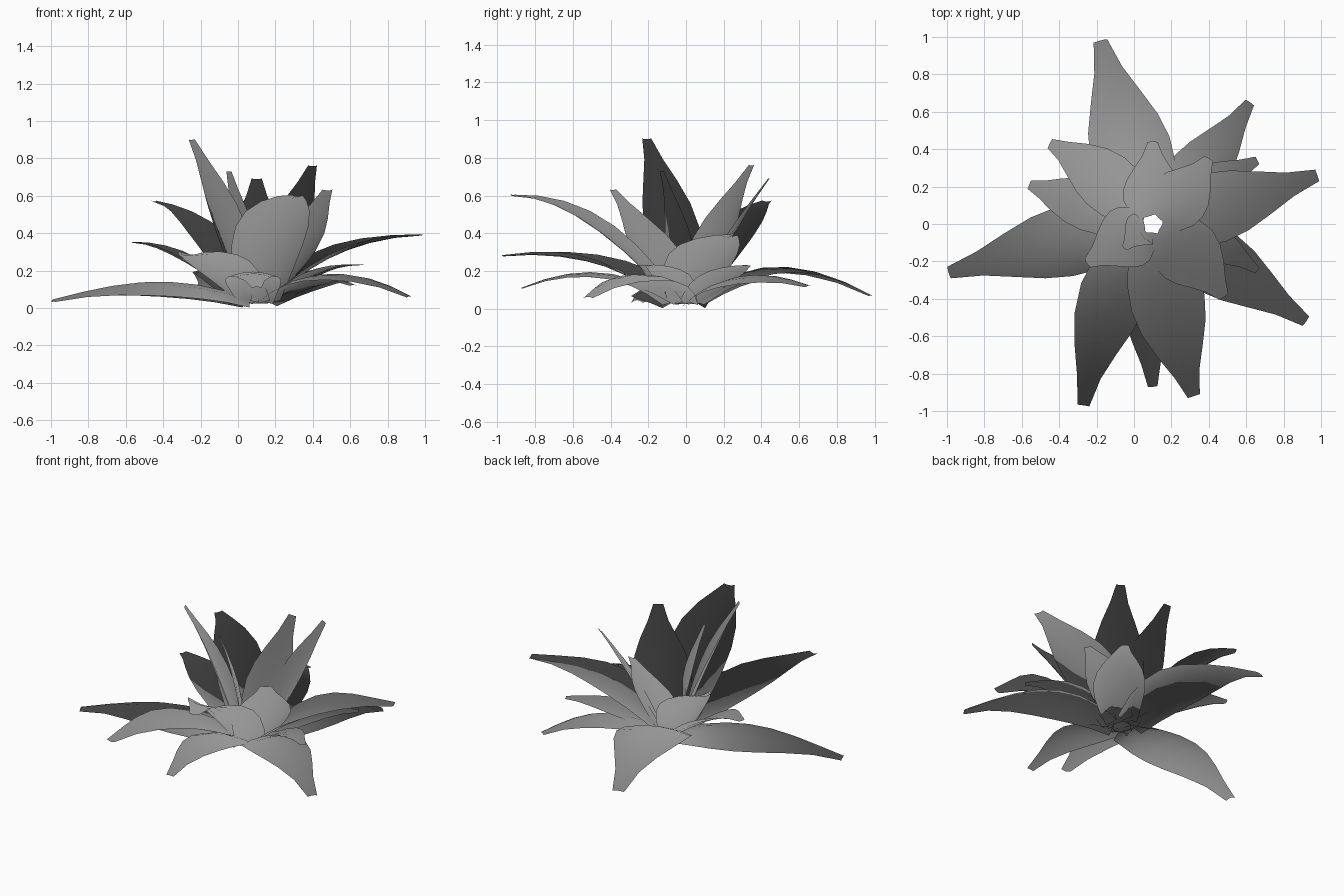
import bpy, bmesh
from math import sin, cos
from mathutils import Vector

if "Cube" in bpy.data.objects:
    bpy.data.objects.remove(bpy.data.objects["Cube"])

mat = bpy.data.materials.new("leaf grey")
mat.use_nodes = True
GREY = (0.3, 0.3, 0.3, 1)
mat.diffuse_color = GREY
mat.node_tree.nodes["Principled BSDF"].inputs["Base Color"].default_value = GREY

CENTRE = Vector((0.1, 0, 0.03))
# Foliage normals fan out from this point, as on a round bush
NORMAL_ORIGIN = Vector((0.05, 0, -0.22))
# Half width along the leaf: broad root and middle, blunt tip
OUTLINE = (0.6, 0.82, 0.97, 1.0, 0.88, 0.63, 0.35, 0.17)
ACROSS = (-1, -0.5, 0, 0.5, 1)


def leaf(name, mid, tip, width, cup=0.22, roll=0.0):
    """Sheet swept along a curve; positive cup lifts the edges, negative drops them."""
    mid, tip = Vector(mid), Vector(tip)
    out = Vector((mid.x - CENTRE.x, mid.y - CENTRE.y, 0)).normalized()
    root = CENTRE + out * 0.05
    ctrl = 2 * mid - (root + tip) / 2
    bm = bmesh.new()
    rows = []
    for i, w in enumerate(OUTLINE):
        t = i / (len(OUTLINE) - 1)
        p = root * (1 - t) ** 2 + ctrl * 2 * t * (1 - t) + tip * t * t
        tangent = ((ctrl - root) * (1 - t) + (tip - ctrl) * t).normalized()
        flat = Vector((tangent.x, tangent.y, 0))
        flat = flat.normalized() if flat.length > 0.15 else out
        level = Vector((-flat.y, flat.x, 0))
        side = level * cos(roll) - tangent.cross(level) * sin(roll)
        normal = tangent.cross(side).normalized()
        half = w * width / 2
        rows.append([bm.verts.new(p + side * half * a + normal * cup * half * (a * a - 0.4))
                     for a in ACROSS])
    for r, s in zip(rows, rows[1:]):
        for j in range(len(ACROSS) - 1):
            bm.faces.new((r[j], s[j], s[j + 1], r[j + 1])).smooth = True
    mesh = bpy.data.meshes.new(name)
    bm.to_mesh(mesh)
    bm.free()
    mesh.normals_split_custom_set_from_vertices(
        [(v.co - NORMAL_ORIGIN).normalized() for v in mesh.vertices])
    mesh.materials.append(mat)
    bpy.context.collection.objects.link(bpy.data.objects.new(name, mesh))


# Low spreading leaves with drooping edges
leaf("low_leaf_back", (-0.04, 0.47, 0.21), (-0.18, 0.98, 0.07), 0.44, -0.15)
leaf("low_leaf_back_left", (0.38, 0.31, 0.16), (0.62, 0.65, 0.12), 0.32, -0.25, -0.1)
leaf("low_leaf_left_inner", (0.4, 0.2, 0.18), (0.66, 0.34, 0.23), 0.26, 0.1)
leaf("low_leaf_front_left", (0.5, -0.24, 0.17), (0.92, -0.52, 0.06), 0.36, -0.2)
leaf("low_leaf_left_short", (0.42, -0.1, 0.19), (0.66, -0.25, 0.23), 0.22, 0.1)
leaf("low_leaf_front", (0.08, -0.45, 0.18), (0.1, -0.87, 0.11), 0.3, -0.2)
leaf("low_leaf_right", (-0.44, -0.11, 0.11), (-0.99, -0.26, 0.04), 0.38, -0.42)

# Arching leaves
leaf("arched_leaf_left", (0.51, 0.11, 0.295), (0.98, 0.26, 0.39), 0.38)
leaf("arched_leaf_front_left", (0.2, -0.5, 0.46), (0.32, -0.92, 0.6), 0.4)
leaf("arched_leaf_front_right", (-0.14, -0.46, 0.25), (-0.27, -0.97, 0.28), 0.37)
leaf("arched_leaf_right", (-0.3, 0.12, 0.27), (-0.56, 0.21, 0.35), 0.28)
leaf("arched_leaf_back_right", (-0.2, 0.27, 0.41), (-0.45, 0.43, 0.57), 0.32)

# Upright heart leaves
leaf("upright_leaf_right", (-0.08, -0.1, 0.49), (-0.25, -0.21, 0.9), 0.34)
leaf("upright_leaf_back", (0.1, 0.22, 0.36), (0.1, 0.44, 0.69), 0.32)
leaf("upright_leaf_back_left", (0.28, 0.18, 0.42), (0.4, 0.35, 0.76), 0.32)
leaf("upright_leaf_front_left", (0.33, -0.2, 0.34), (0.48, -0.39, 0.63), 0.36)
leaf("upright_leaf_centre", (0.02, -0.05, 0.38), (-0.05, -0.13, 0.73), 0.2)
